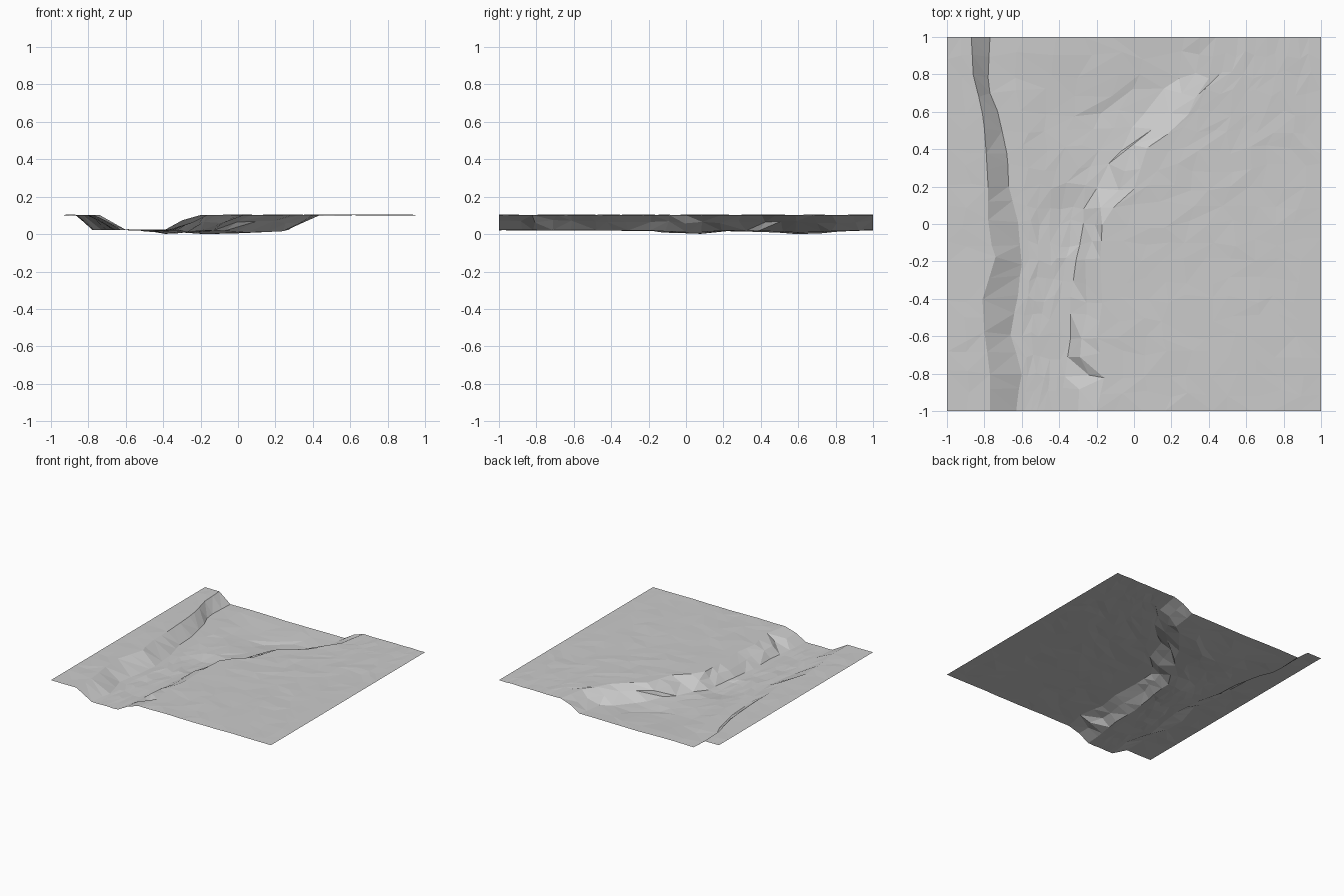
import bpy
import bmesh
import random

random.seed(7)
if "Cube" in bpy.data.objects:
    bpy.data.objects.remove(bpy.data.objects["Cube"], do_unlink=True)

TOP, BED = 0.107, 0.028
ROWS = 21

# Valley sections: y, left bank top and foot, right bank foot and top, bed depth
SECTIONS = [
    (-1.0, -.77, -.63, -.39, -.20, 0),
    (-.8, -.77, -.60, -.37, -.16, .003),
    (-.6, -.80, -.66, -.34, -.20, .004),
    (-.4, -.81, -.62, -.34, -.17, .004),
    (-.2, -.74, -.60, -.31, -.18, .006),
    (0, -.78, -.62, -.27, -.17, .022),
    (.1, -.78, -.65, -.27, -.11, .022),
    (.2, -.78, -.67, -.20, 0, .008),
    (.4, -.79, -.68, -.07, .07, .009),
    (.6, -.81, -.73, .05, .29, .024),
    (.7, -.83, -.77, .16, .33, .020),
    (.8, -.86, -.78, .24, .40, .013),
    (1.0, -.87, -.77, .27, .44, 0),
]


def section_at(y):
    """Blend the two valley sections on either side of y."""
    for a, b in zip(SECTIONS, SECTIONS[1:]):
        if y <= b[0] + 1e-6:
            t = (y - a[0]) / (b[0] - a[0])
            return [p + (q - p) * t for p, q in zip(a[1:], b[1:])]


def wobble(size):
    return random.uniform(-size, size)


def row_points(y):
    """One row of ground points from the left edge to the right edge."""
    l_top, l_foot, r_foot, r_top, depth = section_at(y)
    points = []

    def span(x0, x1, count, height, rough):
        step = (x1 - x0) / count
        for i in range(count):
            t = i / count
            inner = i > 0
            points.append((x0 + step * i + (wobble(step * .25) if inner else 0),
                           height(t) + (wobble(rough) if inner else 0)))

    def bed(t):
        return BED - depth * max(0, 1 - abs(t - .75) / .6)

    span(-1, l_top, 2, lambda t: TOP, .002)                           # left plain
    span(l_top, l_foot, 1, lambda t: TOP, 0)                          # left bank
    span(l_foot, r_foot, 6, bed, .003)                                # valley bed
    span(r_foot, r_top, 2, lambda t: bed(1) + (TOP - bed(1)) * t * 1.15, .008)
    span(r_top, 1, 10, lambda t: TOP, .0022)                          # right plain
    points.append((1, TOP))
    return points


# Ground sheet of irregular triangles
bm = bmesh.new()
grid = []
for j in range(ROWS):
    y = -1 + 2 * j / (ROWS - 1)
    edge_row = j in (0, ROWS - 1)
    pts = row_points(y)
    grid.append([bm.verts.new((x, y + (0 if edge_row else wobble(.025)), z))
                 for x, z in pts])

for low, high in zip(grid, grid[1:]):
    for i in range(len(low) - 1):
        a, b, c, d = low[i], low[i + 1], high[i + 1], high[i]
        if random.random() < .5:
            bm.faces.new((a, b, c))
            bm.faces.new((a, c, d))
        else:
            bm.faces.new((a, b, d))
            bm.faces.new((b, c, d))

# Rest the lowest point on the floor plane
lowest = min(v.co.z for v in bm.verts)
for v in bm.verts:
    v.co.z -= lowest

mesh = bpy.data.meshes.new("valley_ground")
bm.to_mesh(mesh)
bm.free()

grey = bpy.data.materials.new("light_grey")
grey.use_nodes = True
colour = (.6, .6, .6, 1)
grey.diffuse_color = colour
grey.node_tree.nodes["Principled BSDF"].inputs["Base Color"].default_value = colour
mesh.materials.append(grey)

ground = bpy.data.objects.new("valley_ground", mesh)
bpy.context.collection.objects.link(ground)
